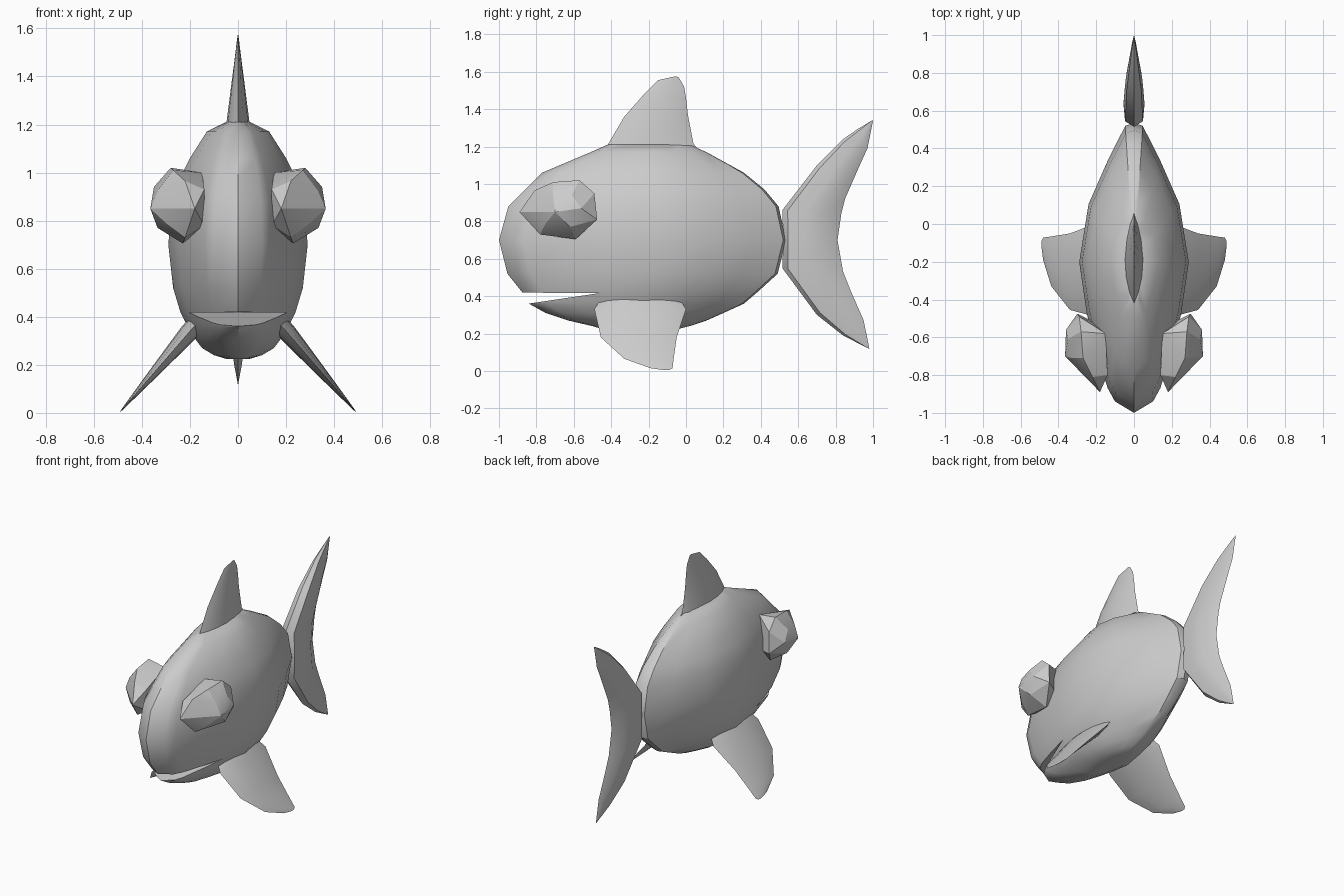
import bpy, bmesh, math
from mathutils import Vector

cube = bpy.data.objects.get("Cube")
if cube:
    bpy.data.objects.remove(cube, do_unlink=True)

grey = bpy.data.materials.new("plain grey")
grey.use_nodes = True
grey.diffuse_color = (0.6, 0.6, 0.6, 1)
grey.node_tree.nodes["Principled BSDF"].inputs["Base Color"].default_value = (0.6, 0.6, 0.6, 1)


def finish(name, bm):
    bmesh.ops.remove_doubles(bm, verts=bm.verts, dist=0.0005)
    bmesh.ops.recalc_face_normals(bm, faces=bm.faces)
    mesh = bpy.data.meshes.new(name)
    bm.to_mesh(mesh)
    bm.free()
    mesh.materials.append(grey)
    obj = bpy.data.objects.new(name, mesh)
    bpy.context.collection.objects.link(obj)
    return obj


def activate(obj):
    bpy.ops.object.select_all(action='DESELECT')
    obj.select_set(True)
    bpy.context.view_layer.objects.active = obj


def smooth(obj, angle):
    activate(obj)
    bpy.ops.object.shade_smooth_by_angle(angle=math.radians(angle))


def loft(rings):
    """Bridge closed rings of points and cap both ends."""
    bm = bmesh.new()
    rows = [[bm.verts.new(p) for p in ring] for ring in rings]
    n = len(rows[0])
    for a, b in zip(rows, rows[1:]):
        for i in range(n):
            j = (i + 1) % n
            bm.faces.new((a[i], a[j], b[j], b[i]))
    bm.faces.new(rows[0])
    bm.faces.new(rows[-1])
    return bm


def fin(name, stations, half, origin=(0, 0, 0), span=(0, 0, 1), normal=(1, 0, 0)):
    """Stations: lead y, lead span, trail y, trail span, half thickness."""
    o, s, n = Vector(origin), Vector(span), Vector(normal)
    outline = half + [(t, -w) for t, w in reversed(half[1:-1])]
    rings = []
    for ly, ls, ty, ts, thick in stations:
        rings.append([o + Vector((0, ly + (ty - ly) * t, 0))
                      + s * (ls + (ts - ls) * t) + n * (w * thick)
                      for t, w in outline])
    smooth(finish(name, loft(rings)), 40)


# Body: stacked fish-shaped outlines (height, nose, rear, half width)
plan = [(0, 0), (.04, .35), (.085, .48), (.22, .70), (.34, .86), (.52, 1),
        (.72, .83), (.87, .48), (.99, .16), (1, 0)]
plan += [(t, -w) for t, w in reversed(plan[1:-1])]
levels = [(.225, -.45, -.04, .05), (.24, -.5, .02, .10), (.27, -.63, .11, .15),
          (.31, -.75, .2, .18), (.36, -.84, .31, .21), (.42, -.875, .38, .24),
          (.52, -.955, .49, .27), (.7, -1, .535, .29), (.88, -.95, .495, .275),
          (.97, -.86, .42, .245), (1.06, -.77, .31, .2), (1.17, -.51, .11, .13),
          (1.21, -.42, .02, .05)]
body = finish("body", loft([[(hw * w, nose + (rear - nose) * t, z) for t, w in plan]
                            for z, nose, rear, hw in levels]))

# Mouth: a wedge cut from the front
wedge = [(-1.1, .42), (-.46, .417), (-1.1, .322)]
cutter = finish("mouth_cutter", loft([[(x, y, z) for y, z in wedge] for x in (-.6, .6)]))
cutter.hide_render = True
activate(body)
cut = body.modifiers.new("mouth", 'BOOLEAN')
cut.operation = 'DIFFERENCE'
cut.solver = 'EXACT'
cut.object = cutter
bpy.ops.object.modifier_apply(modifier=cut.name)
bpy.data.objects.remove(cutter, do_unlink=True)
smooth(body, 30)

# Eyes: faceted lumps
eye_points = [
    (.18, -.89, .85), (.22, -.81, .965), (.27, -.71, 1.01), (.28, -.57, 1.02),
    (.29, -.49, .95), (.30, -.475, .81), (.23, -.59, .705), (.22, -.78, .73),
    (.365, -.70, .85), (.36, -.56, .87), (.35, -.61, .94), (.33, -.71, .93),
    (.335, -.62, .77), (.30, -.75, .79),
    (.14, -.80, .93), (.15, -.58, 1.0), (.15, -.55, .78), (.14, -.78, .78)]
lens = [(0, 0), (.12, .5), (.3, .88), (.5, 1), (.72, .8), (.9, .4), (1, 0)]
for side, label in ((1, "left"), (-1, "right")):
    bm = bmesh.new()
    verts = [bm.verts.new((side * x, y, z)) for x, y, z in eye_points]
    hull = bmesh.ops.convex_hull(bm, input=verts)
    loose = [v for v in bm.verts if not v.link_faces]
    bmesh.ops.delete(bm, geom=loose, context='VERTS')
    bmesh.ops.dissolve_limit(bm, angle_limit=math.radians(10), verts=bm.verts, edges=bm.edges)
    smooth(finish(label + "_eye", bm), 20)

    # Pectoral fins slanting down and out
    fin(label + "_pectoral_fin",
        [(-.46, -.12, -.03, -.12, .038), (-.49, .03, 0, .03, .038),
         (-.455, .48, -.05, .48, .022), (-.33, .82, -.066, .82, .009),
         (-.19, .97, -.072, .97, .003), (-.12, 1, -.09, 1, .001)],
        lens, (side * .2, 0, .34), (side * .29, 0, -.335), (side * .75, 0, .66))

# Dorsal fin
fin("dorsal_fin",
    [(-.44, 1.18, .07, 1.18, .05), (-.415, 1.215, .04, 1.215, .047),
     (-.33, 1.36, .01, 1.37, .028), (-.22, 1.485, 0, 1.46, .014),
     (-.15, 1.555, -.01, 1.52, .006), (-.06, 1.575, -.04, 1.572, .001)], lens)

# Forked tail fin
fin("tail_fin",
    [(.975, .12, .98, .121, .001), (.84, .19, .95, .27, .018),
     (.70, .30, .88, .43, .038), (.515, .55, .84, .53, .055),
     (.52, .70, .81, .70, .056), (.515, .86, .83, .84, .055),
     (.70, 1.1, .85, .92, .045), (.84, 1.24, .92, 1.08, .025),
     (.92, 1.295, .97, 1.19, .013), (.995, 1.34, 1, 1.338, .001)],
    [(0, 0), (.09, .85), (.4, 1), (.7, .85), (1, 0)])
